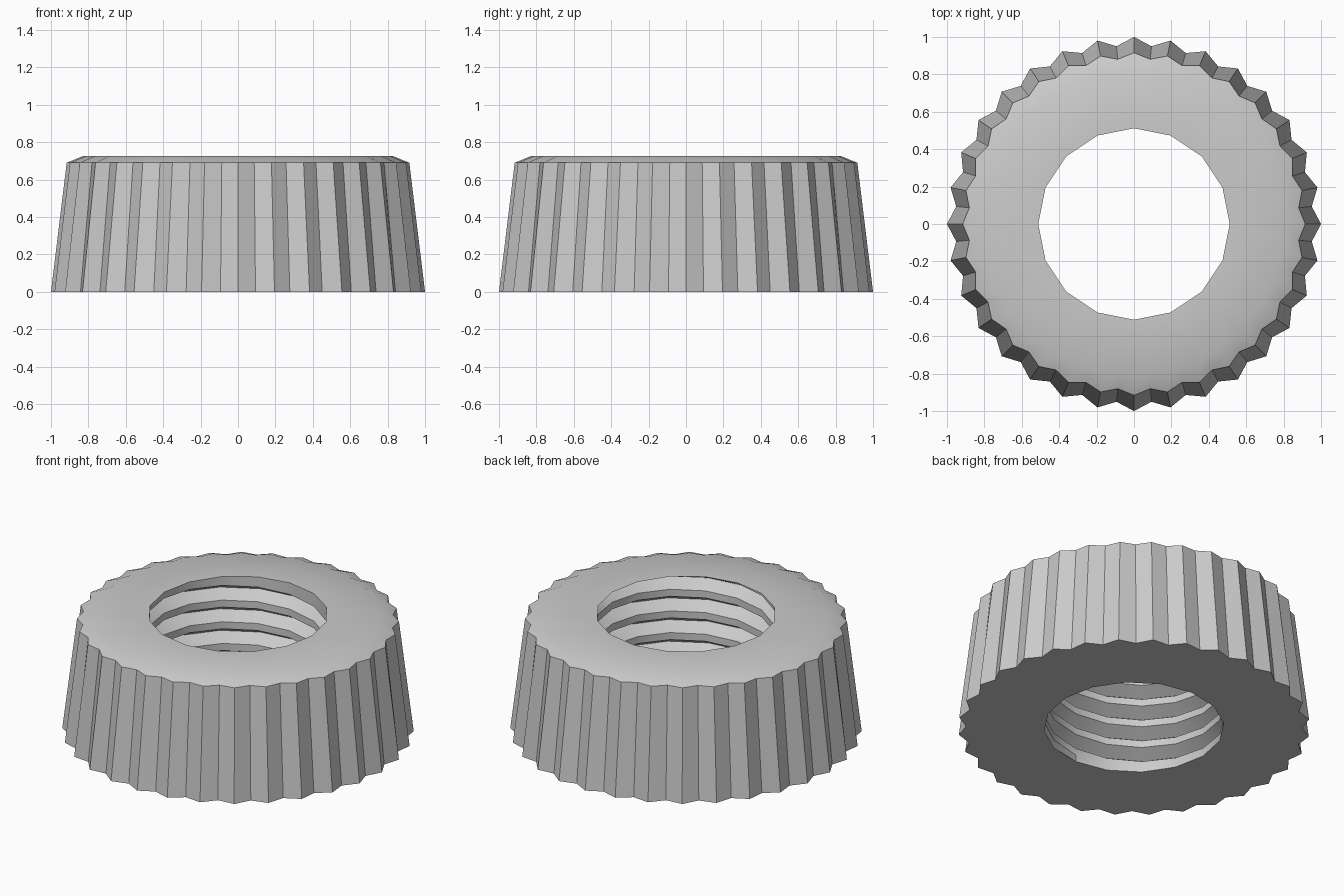
import bpy, bmesh, math

if "Cube" in bpy.data.objects:
    bpy.data.objects.remove(bpy.data.objects["Cube"], do_unlink=True)

HEIGHT = 0.727
TEETH = 32
SIDES = 16            # sides of the threaded hole
HOLE_R, ROOT_R = 0.512, 0.59
PITCH = 0.136
TOP_ROOT = 0.71       # height of the highest thread root

bm = bmesh.new()
cache = {}


def vert(radius, turn, z):
    """Shared vertex at a radius, a fraction of a turn and a height."""
    a = 2 * math.pi * turn
    co = (radius * math.cos(a), radius * math.sin(a), z)
    key = tuple(round(c, 4) + 0.0 for c in co)
    if key not in cache:
        cache[key] = bm.verts.new(co)
    return cache[key]


def face(verts):
    """Face from the distinct vertices, skipped where it collapses."""
    unique = list(dict.fromkeys(verts))
    if len(unique) > 2 and not bm.faces.get(unique):
        bm.faces.new(unique)


def toothed_ring(peak, valley, z):
    n = 2 * TEETH
    return [vert(valley if i % 2 else peak, i / n, z) for i in range(n)]


# Fluted outer wall and chamfer
rings = [toothed_ring(1.0, 0.955, 0),
         toothed_ring(0.916, 0.885, 0.69),
         toothed_ring(0.825, 0.80, HEIGHT)]
for low, high in zip(rings, rings[1:]):
    for i in range(len(low)):
        j = (i + 1) % len(low)
        face([low[i], low[j], high[j], high[i]])

# Flat top and bottom around the hole
step = 2 * TEETH // SIDES
for ring, z in ((rings[0], 0), (rings[-1], HEIGHT)):
    for i in range(SIDES):
        outer = [ring[(i * step + k) % len(ring)] for k in range(step + 1)]
        face(outer + [vert(HOLE_R, (i + 1) / SIDES, z), vert(HOLE_R, i / SIDES, z)])

# Helical thread: root, then the lower and upper edge of the flat crest
profile = [(ROOT_R, 0), (HOLE_R, 0.046), (HOLE_R, 0.09), (ROOT_R, PITCH)]


def thread_point(s, p):
    radius, dz = profile[p]
    z = TOP_ROOT + PITCH * s / SIDES + dz
    if z <= 0.004 or z >= HEIGHT - 0.004:
        radius, z = HOLE_R, min(max(z, 0), HEIGHT)
        z = 0 if z < 0.01 else HEIGHT
    return vert(radius, (s % SIDES) / SIDES, z)


for s in range(-8 * SIDES, 2 * SIDES):
    for p in range(len(profile) - 1):
        face([thread_point(s, p), thread_point(s + 1, p),
              thread_point(s + 1, p + 1), thread_point(s, p + 1)])

bmesh.ops.recalc_face_normals(bm, faces=bm.faces)
mesh = bpy.data.meshes.new("fluted_nut")
bm.to_mesh(mesh)
bm.free()
nut = bpy.data.objects.new("fluted_nut", mesh)
bpy.context.collection.objects.link(nut)

# Plain grey finish
grey = bpy.data.materials.new("plain_grey")
grey.use_nodes = True
grey.diffuse_color = (0.6, 0.6, 0.6, 1)
grey.node_tree.nodes["Principled BSDF"].inputs["Base Color"].default_value = (0.6, 0.6, 0.6, 1)
mesh.materials.append(grey)

bpy.ops.object.select_all(action="DESELECT")
nut.select_set(True)
bpy.context.view_layer.objects.active = nut
bpy.ops.object.shade_smooth_by_angle(angle=math.radians(30))
